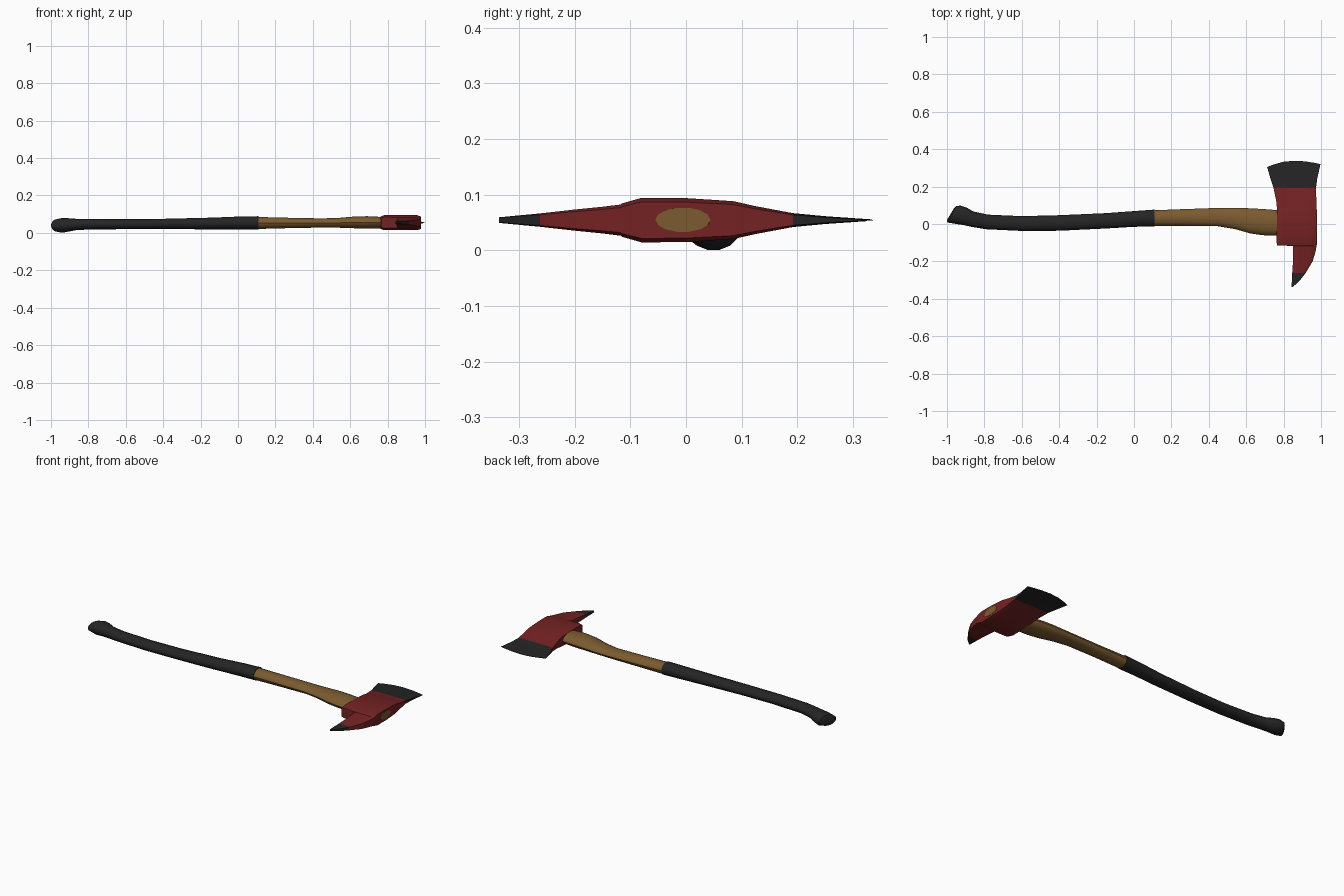
import bpy, bmesh, math


def material(name, rgb):
    m = bpy.data.materials.new(name)
    m.diffuse_color = (*rgb, 1)
    return m


RED = material("red paint", (0.175, 0.016, 0.017))
BLACK = material("black", (0.018, 0.018, 0.018))
WOOD = material("wood", (0.2, 0.105, 0.03))


def loft(name, rings, mats, slots=None, angle=35):
    """Skin closed rings; slots gives a material index for each span."""
    bm = bmesh.new()
    vr = [[bm.verts.new(p) for p in r] for r in rings]
    n = len(vr[0])
    slots = slots or [0] * (len(vr) - 1)
    for a, b, s in zip(vr, vr[1:], slots):
        for i in range(n):
            j = (i + 1) % n
            bm.faces.new((a[i], a[j], b[j], b[i])).material_index = s
    bm.faces.new(vr[0]).material_index = slots[0]
    bm.faces.new(vr[-1]).material_index = slots[-1]
    bmesh.ops.recalc_face_normals(bm, faces=bm.faces)
    me = bpy.data.meshes.new(name)
    bm.to_mesh(me)
    bm.free()
    for m in mats:
        me.materials.append(m)
    ob = bpy.data.objects.new(name, me)
    bpy.context.collection.objects.link(ob)
    bpy.context.view_layer.objects.active = ob
    bpy.ops.object.select_all(action='DESELECT')
    ob.select_set(True)
    bpy.ops.object.shade_smooth_by_angle(angle=math.radians(angle))
    return ob


def oval(xt, yt, xb, yb, zc, hz, n=14):
    """Oval ring whose long axis runs from (xb, yb) to (xt, yt)."""
    ring = []
    for i in range(n):
        a = 2 * math.pi * i / n
        t = (1 + math.cos(a)) / 2
        ring.append((xb + (xt - xb) * t, yb + (yt - yb) * t, zc + hz * math.sin(a)))
    return ring


# Rubber grip with slanted knob: x, y of back edge, x, y of front edge, z centre, half height
grip = [
    (-0.962, 0.085, -1.0, 0.022, 0.041, 0.020),
    (-0.95, 0.097, -0.998, 0.008, 0.040, 0.032),
    (-0.925, 0.098, -0.955, 0.001, 0.040, 0.040),
    (-0.895, 0.088, -0.91, -0.006, 0.043, 0.036),
    (-0.86, 0.067, -0.87, -0.015, 0.045, 0.031),
    (-0.78, 0.050, -0.79, -0.028, 0.047, 0.029),
    (-0.6, 0.042, -0.6, -0.037, 0.047, 0.028),
    (-0.4, 0.047, -0.4, -0.036, 0.048, 0.028),
    (-0.15, 0.058, -0.15, -0.024, 0.050, 0.032),
    (0.0, 0.069, 0.0, -0.015, 0.053, 0.035),
    (0.11, 0.077, 0.11, -0.013, 0.054, 0.036),
]
loft("grip", [oval(*s) for s in grip], [BLACK])

# Wooden handle running through the eye of the head: x, back y, front y, z centre, half height
wood = [
    (0.10, 0.073, -0.010, 0.053, 0.033), (0.25, 0.079, -0.010, 0.053, 0.029),
    (0.45, 0.086, -0.012, 0.053, 0.025), (0.54, 0.086, -0.027, 0.054, 0.027),
    (0.62, 0.084, -0.050, 0.056, 0.032), (0.69, 0.080, -0.060, 0.056, 0.034),
    (0.77, 0.074, -0.062, 0.055, 0.031), (0.85, 0.05, -0.056, 0.055, 0.024),
    (0.979, 0.044, -0.055, 0.055, 0.022),
]
loft("wooden_handle", [oval(x, a, x, b, z, h) for x, a, b, z, h in wood], [WOOD])

# Head sections across x: y, x start, x end, half thickness, edge thickness ratio
FR = (0, 0.09, 0.3, 0.5, 0.7, 0.91, 1)


def section(y, x0, x1, h, edge, drop0=0, drop1=0):
    """Chamfered flat section; drop0 and drop1 bend its ends back into an arc."""
    top, bot = [], []
    for t in FR:
        k = edge if t in (0, 1) else 1
        d = (2 * t - 1) ** 2 * (drop0 if t < 0.5 else drop1)
        zc = 0.0545
        x = x0 + (x1 - x0) * t
        top.append((x, y - d, zc + h * k))
        bot.append((x, y - d, zc - h * k))
    return top + bot[::-1]


head = [
    section(-0.336, 0.842, 0.850, 0.005, 0.8),
    section(-0.305, 0.844, 0.884, 0.008, 0.8),
    section(-0.262, 0.846, 0.918, 0.012, 0.8),
    section(-0.20, 0.850, 0.955, 0.019, 0.8),
    section(-0.15, 0.850, 0.970, 0.024, 0.8),
    section(-0.117, 0.850, 0.976, 0.028, 0.8),
    section(-0.115, 0.764, 0.977, 0.030, 0.8),
    section(-0.08, 0.762, 0.978, 0.040, 0.82),
    section(0.0, 0.764, 0.978, 0.0395, 0.82),
    section(0.085, 0.764, 0.977, 0.034, 0.82),
    section(0.125, 0.760, 0.975, 0.025, 0.8),
    section(0.192, 0.746, 0.973, 0.0125, 0.75),
    section(0.25, 0.731, 0.980, 0.007, 0.75, 0.012, 0.006),
    section(0.338, 0.712, 0.997, 0.001, 0.8, 0.034, 0.018),
]
spans = len(head) - 1
slots = [1 if i < 2 or i >= spans - 2 else 0 for i in range(spans)]
loft("axe_head", head, [RED, BLACK], slots, 28)
